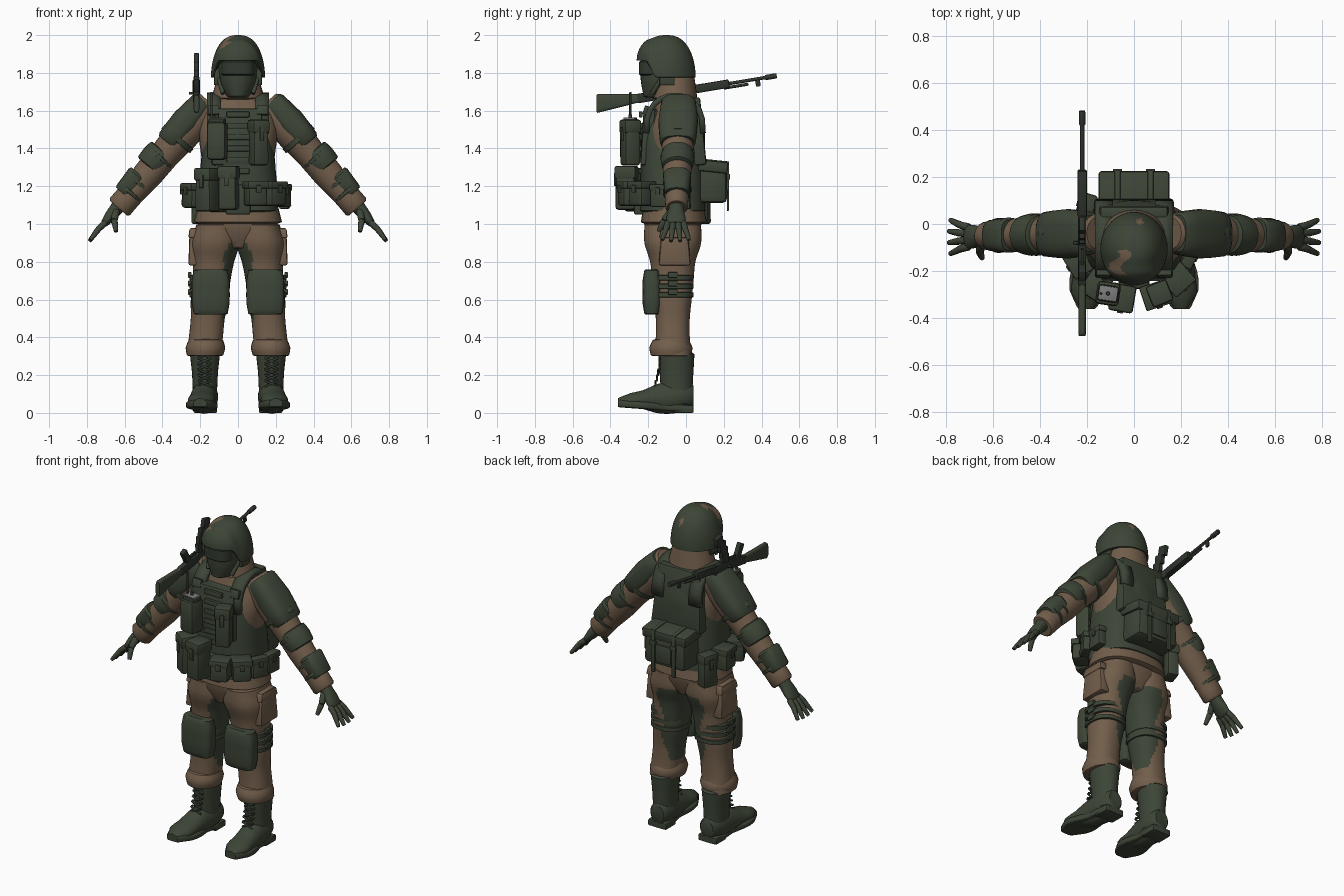
import bpy, bmesh, math
from mathutils import Vector, Matrix, Euler

if "Cube" in bpy.data.objects:
    bpy.data.objects.remove(bpy.data.objects["Cube"])


def material(name, *rgb):
    made = bpy.data.materials.new(name)
    made.use_nodes = True
    made.diffuse_color = (*rgb, 1)
    made.node_tree.nodes["Principled BSDF"].inputs["Base Color"].default_value = (*rgb, 1)
    return made


GREEN = material("olive_green", .047, .06, .038)
BROWN = material("brown_cloth", .17, .113, .071)
DARK = material("dark_olive", .032, .041, .028)
GUN = material("gunmetal", .028, .035, .026)
GREY = material("light_grey", .2, .2, .2)
X, Y, Z = Vector((1, 0, 0)), Vector((0, 1, 0)), Vector((0, 0, 1))
built = []


def finish(name, bm, mat, pair=False, second=None, rule=None):
    """Turn a mesh into an object; a pair is mirrored to the other side."""
    bmesh.ops.recalc_face_normals(bm, faces=bm.faces)
    mesh = bpy.data.meshes.new(name)
    bm.to_mesh(mesh)
    bm.free()
    mesh.materials.append(mat)
    if second:
        mesh.materials.append(second)
        for face in mesh.polygons:
            face.material_index = int(rule(face.center))
    ob = bpy.data.objects.new(name, mesh)
    bpy.context.collection.objects.link(ob)
    if pair:
        ob.modifiers.new("mirror", "MIRROR")
    built.append(ob)
    return ob


def sample(values, t):
    """Smooth curve through evenly spaced values."""
    last = len(values) - 1
    i = max(0, min(int(t * last), last - 1))
    f = t * last - i
    a, b, c, d = (values[max(0, min(k, last))] for k in range(i - 1, i + 3))
    return b + f / 2 * (c - a + f * (2 * a - 5 * b + 4 * c - d + f * (3 * (b - c) + d - a)))


def loft(name, start, end, wide, deep, mat, pair=False, u=X, v=Y, n=2, seg=28, rim=.87, fine=2, warp=None, **colours):
    """Superellipse rings, evenly spaced from start to end, with rounded-off ends."""
    bm = bmesh.new()
    start, end = Vector(start), Vector(end)
    steps = fine * (max(len(wide), len(deep), 2) - 1)
    edge = min(.2 / steps, .015 / (end - start).length)
    rows = [(0, rim), (edge, 1), *((i / steps, 1) for i in range(1, steps)), (1 - edge, 1), (1, rim)]
    loops = []
    for t, scale in rows:
        loop = []
        for k in range(seg):
            c, s = math.cos(math.tau * k / seg), math.sin(math.tau * k / seg)
            p = start.lerp(end, t) + scale * (
                u * sample(wide, t) * math.copysign(abs(c) ** (2 / n), c)
                + v * sample(deep, t) * math.copysign(abs(s) ** (2 / n), s))
            loop.append(bm.verts.new(warp(p) if warp else p))
        loops.append(loop)
    for p, q in zip(loops, loops[1:]):
        for k in range(seg):
            bm.faces.new((p[k - 1], p[k], q[k], q[k - 1]))
    bm.faces.new(loops[0])
    bm.faces.new(loops[-1])
    return finish(name, bm, mat, pair, **colours)


def box(name, centre, size, mat, pair=False, tilt=0.0, turn=0.0, taper=1.0):
    """Bevelled block, tilted about x and turned about z."""
    bm = bmesh.new()
    bmesh.ops.create_cube(bm, size=1)
    for vert in bm.verts:
        if vert.co.z > 0:
            vert.co.x *= taper
            vert.co.y *= taper
    place = Matrix.LocRotScale(Vector(centre), Euler((tilt, 0, turn)), Vector(size))
    bmesh.ops.transform(bm, matrix=place, verts=bm.verts)
    bmesh.ops.bevel(bm, geom=bm.edges[:], offset=min(size) * .18, segments=2, profile=.5, affect="EDGES")
    return finish(name, bm, mat, pair)


def rod(name, p, q, radii, mat, pair=False):
    along = (Vector(q) - Vector(p)).normalized()
    u = along.orthogonal().normalized()
    return loft(name, p, q, radii, radii, mat, pair, u, along.cross(u), seg=10)


# Trousers with green patches on the inner side of the legs
def inner(c):
    return c.x < .1 + .35 * (c.y + .07) + .015 * math.sin(c.z * 25) and .43 < c.z < .89


loft("trouser_legs", (.18, -.07, .3), (.11, -.07, 1), [.09, .09, .09, .1, .1, .11, .13, .11],
     [.1, .09, .09, .1, .11, .12, .15, .15], BROWN, True, n=2.3, seg=48, fine=5, second=GREEN, rule=inner)
loft("trouser_cuff", (.175, -.08, .3), (.17, -.08, .39), [.095, .105, .09], [.105, .115, .095], BROWN, True)
loft("trouser_seat", (0, -.07, .87), (0, -.07, 1.05), [.1, .19, .21], [.11, .145, .155], BROWN, n=2.4)
box("thigh_pocket", (.228, -.06, .88), (.07, .17, .2), BROWN, True, taper=.8)
box("thigh_pocket_flap", (.23, -.06, .95), (.065, .165, .05), BROWN, True, taper=.85)

# Knee pads with their straps
loft("knee_pad", (.145, -.18, .52), (.145, -.18, .76), [.09, .1, .1, .1, .09], [.04, .05, .05, .05, .04], GREEN, True, n=3.5)
for i in range(3):
    height = Z * (.61 + i * .045)
    low, high = Vector((.15, -.07, 0)) + height, Vector((.15, -.07, .03)) + height
    loft(f"knee_strap_{i}", low, high, [.108], [.11], GREEN, True, n=2.4)
    box(f"knee_buckle_{i}", high + X * .105, (.02, .05, .03), GREEN, True)

# Laced boots
loft("boot_shaft", (.175, -.05, .04), (.175, -.05, .32), [.065, .065, .07, .08], [.085, .085, .09, .095], GREEN, True)
loft("boot_foot", (.17, .04, .09), (.2, -.36, .06), [.05, .07, .07, .07, .07, .07, .03],
     [.06, .08, .085, .075, .05, .04, .02], GREEN, True, v=Z)
loft("boot_sole", (.17, .04, .02), (.2, -.36, .05), [.055, .065, .06, .08, .08, .04], [.02], GREEN, True, v=Z, n=5)
box("boot_heel", (.173, -.01, .02), (.125, .1, .04), GREEN, True)
for i in range(6):
    lace = Vector((.177, -.14 - .007 * max(0, 3 - i), .14 + i * .03))
    for side in (-.035, .035):
        rod(f"lace_{i}", lace - X * side, lace + X * side + Z * .03, [.006], DARK, True)

# Jacket, collar and armoured vest
loft("jacket", (0, -.065, 1), (0, -.06, 1.7), [.235, .21, .2, .19, .2, .21, .18, .12],
     [.175, .16, .15, .15, .15, .14, .11, .09], BROWN, n=2.4)
loft("collar", (0, -.06, 1.66), (0, -.06, 1.82), [.14, .12, .1], [.12, .11, .1], BROWN)
loft("vest", (0, -.07, 1.06), (0, -.07, 1.61), [.21, .21, .2, .19, .16, .13],
     [.175, .17, .17, .17, .17, .14], GREEN, n=2.8)
box("chest_plate", (0, -.2, 1.46), (.28, .07, .3), GREEN, tilt=-.05, taper=.9)
box("back_plate", (0, .055, 1.49), (.34, .08, .36), GREEN, tilt=.08, taper=.85)
box("front_flap", (0, -.25, 1.13), (.13, .05, .16), GREEN)
for i in range(6):
    box(f"chest_webbing_{i}", (0, -.24, 1.28 + i * .06), (.12, .02, .03), GREEN)

# Shoulder straps arch from the chest to the back
arch = bmesh.new()
rows = []
for k in range(13):
    a = math.pi * k / 12
    rows.append([arch.verts.new((x, -.06 - .15 * math.cos(a), 1.48 + .2 * math.sin(a) ** .7)) for x in (.09, .165)])
for p, q in zip(rows, rows[1:]):
    arch.faces.new((*p, *reversed(q)))
strap = finish("shoulder_straps", arch, GREEN, True)
thick = strap.modifiers.new("thickness", "SOLIDIFY")
thick.thickness, thick.offset = .03, 0
box("strap_buckle", (.13, -.21, 1.6), (.06, .03, .05), GREEN, True, tilt=-.3)


# Pouches stand in a ring round the waist and chest
def pouch(name, angle, height, size):
    out = Vector((math.sin(angle), -math.cos(angle), 0))
    turn = angle * .85
    front = Vector((math.sin(turn), -math.cos(turn), 0))
    w, d, h = size
    c = out * .25 + Z * height - Y * .07
    box(name, c, size, GREEN, turn=turn, taper=.94)
    box(name + "_lid", c + Z * h * .36, (w * 1.06, d * 1.06, h * .3), GREEN, turn=turn)
    box(name + "_tab", c + front * d * .54 + Z * h * .2, (w * .25, .01, h * .3), GREEN, turn=turn)


TALL, SHORT, SLIM = (.1, .11, .23), (.11, .1, .13), (.1, .05, .12)
pouch("right_outer_pouch", -.7, 1.18, TALL)
pouch("right_inner_pouch", -.2, 1.19, TALL)
pouch("right_side_pouch", -1.2, 1.15, SHORT)
pouch("right_hip_pouch", -1.75, 1.15, SHORT)
pouch("right_rear_pouch", -2.2, 1.1, (.1, .07, .2))
pouch("left_inner_pouch", .38, 1.16, SHORT)
pouch("left_outer_pouch", .85, 1.16, SHORT)
pouch("left_side_pouch", 1.3, 1.15, SLIM)
pouch("left_hip_pouch", 1.75, 1.14, SLIM)
pouch("magazine_pouch", .45, 1.43, (.09, .09, .24))

# Radio on the chest
radio = Vector((-.11, -.295, 1.44))
box("radio_pouch", radio, (.1, .1, .2), GREEN, turn=-.15)
box("radio_body", radio + Z * .09, (.085, .07, .06), DARK, turn=-.15)
box("radio_top", radio + Z * .12, (.08, .06, .008), GREY, turn=-.15)
rod("radio_knob", radio + Z * .12, radio + Z * .14, [.009], DARK)
rod("radio_antenna", radio - X * .03 + Z * .1, radio - X * .03 + Z * .26, [.006], DARK)

# Pack on the lower back
box("pack_body", (0, .135, 1.22), (.29, .17, .22), GREEN, taper=.94)
box("pack_lid", (0, .135, 1.305), (.3, .175, .06), GREEN, tilt=-.1)
box("pack_pocket", (0, .21, 1.19), (.1, .03, .11), GREEN)
box("pack_strap_top", (.07, .14, 1.33), (.025, .17, .02), GREEN, True, tilt=-.1)
box("pack_strap", (.07, .222, 1.2), (.025, .012, .26), GREEN, True)
box("pack_buckle", (.07, .226, 1.25), (.04, .015, .03), GREEN, True)

# Arms: every part lies between two fractions of one sloping axis
SHOULDER, WRIST = Vector((.2, -.04, 1.6)), Vector((.64, -.05, 1.09))
UNDER = Y.cross(WRIST - SHOULDER).normalized()


def sleeve(name, first, last, wide, deep, mat, out=0.0, n=2.0):
    loft(name, SHOULDER.lerp(WRIST, first) - UNDER * out, SHOULDER.lerp(WRIST, last) - UNDER * out,
         wide, deep, mat, True, UNDER, Y, n)


sleeve("arm_sleeve", -.1, 1, [.08, .095, .09, .08, .08, .07, .07], [.08, .09, .09, .08, .075, .065, .06], BROWN, -.01)
sleeve("shoulder_guard", -.08, .36, [.06, .075, .065], [.09, .105, .095], GREEN, .022, 2.8)
sleeve("shoulder_guard_strap", .26, .31, [.1], [.095], GREEN, -.006)
sleeve("elbow_guard", .43, .6, [.08, .085, .08], [.08, .09, .08], GREEN, .01)
sleeve("elbow_strap", .47, .5, [.088], [.09], GREEN)
sleeve("forearm_guard", .69, .89, [.06, .05], [.075, .065], GREEN, .027, 2.8)
for i in range(2):
    sleeve(f"forearm_strap_{i}", .73 + i * .1, .76 + i * .1, [.078], [.074], GREEN)

# Gloved hands
loft("glove_palm", (.62, -.05, 1.11), (.71, -.055, 1), [.04, .035, .03, .02], [.04, .04, .05, .05], GREEN, True, UNDER, Y)
for i in range(4):
    spread = i - 1.5
    reach = 1 - .07 * abs(spread)
    root = Vector((.7, -.055 + spread * .027, 1.008))
    knuckle = root + Vector((.045, spread * .008, -.04)) * reach
    rod(f"finger_{i}_root", root, knuckle, [.017, .016], GREEN, True)
    rod(f"finger_{i}_tip", root.lerp(knuckle, .9), knuckle + Vector((.045, spread * .015, -.063)) * reach, [.016, .011], GREEN, True)
thumb = Vector((.655, -.115, 1.02))
rod("thumb_root", (.645, -.075, 1.07), thumb, [.021, .018], GREEN, True)
rod("thumb_tip", thumb, thumb + Vector((-.01, -.03, -.06)), [.018, .012], GREEN, True)

# Head with face mask, goggles and helmet
loft("face_mask", (0, -.145, 1.67), (0, -.11, 1.93), [.06, .09, .1, .105, .08], [.08, .1, .115, .12, .1], GREEN)
loft("goggles", (0, -.165, 1.785), (0, -.165, 1.865), [.09], [.085], DARK, n=2.8)
box("ear_cover", (.11, -.1, 1.785), (.035, .08, .1), GREEN, True)
rod("chin_strap", (.11, -.11, 1.8), (.08, -.18, 1.69), [.012], GREEN, True)


def dome(p):
    front = min(1, max(0, (-.155 - p.y) / .06))
    rim = 1.775 + .09 * front * front * (3 - 2 * front)
    return Vector((p.x, p.y, rim + (2 - rim) * math.sin(p.z * math.pi / 2)))


def patch(c):
    large = abs(c.x + .06 + .025 * math.sin(c.y * 60)) < .024 and -.215 < c.y < -.11
    small = math.hypot(c.x - .025, c.y - .01) < .013
    return c.z > 1.85 and (large or small)


curve = [math.cos(k / 18 * math.pi / 2) ** .8 for k in range(18)] + [.02]
loft("helmet", (0, -.105, 0), (0, -.105, 1), [.143 * c for c in curve], [.156 * c for c in curve], GREEN,
     seg=64, rim=.97, warp=dome, second=BROWN, rule=patch)

# Rifle slung upside down over the right shoulder
SLOPE = .163


def on_gun(along, up=0.0):
    return Vector((-.22, along, 1.706 + along * math.tan(SLOPE) + up))


def gun_box(name, along, up, size, lean=0.0):
    box(name, on_gun(along, up), size, GUN, tilt=SLOPE + lean)


loft("rifle_stock", on_gun(-.23), (-.22, -.475, 1.637), [.016], [.02, .03, .04, .05], GREEN, v=Z, n=3.5)
gun_box("rifle_receiver", -.11, 0, (.034, .3, .05))
gun_box("rifle_handguard", .13, 0, (.04, .2, .045))
gun_box("rifle_grip", -.2, .06, (.03, .04, .1), .35)
gun_box("rifle_trigger_guard", -.14, .035, (.012, .07, .02))
gun_box("rifle_front_sight", .38, -.018, (.012, .025, .045))
gun_box("rifle_rear_sight", .01, -.03, (.02, .05, .02))
for i in range(4):
    gun_box(f"rifle_magazine_{i}", -.06 + .006 * i * i, .045 + i * .04, (.026, .06, .06), -.1 - i * .09)
rod("rifle_barrel", on_gun(.2), on_gun(.47), [.009], GUN)
rod("rifle_gas_tube", on_gun(.2, -.02), on_gun(.33, -.02), [.008], GUN)
rod("rifle_muzzle", on_gun(.42), on_gun(.48), [.014], GUN)
rod("rifle_bolt_handle", on_gun(-.08), on_gun(-.08) - X * .04, [.007], GUN)

# Smooth shading that keeps hard edges
bpy.ops.object.select_all(action="DESELECT")
for ob in built:
    ob.select_set(True)
bpy.context.view_layer.objects.active = built[0]
bpy.ops.object.shade_smooth_by_angle(angle=math.radians(38))
